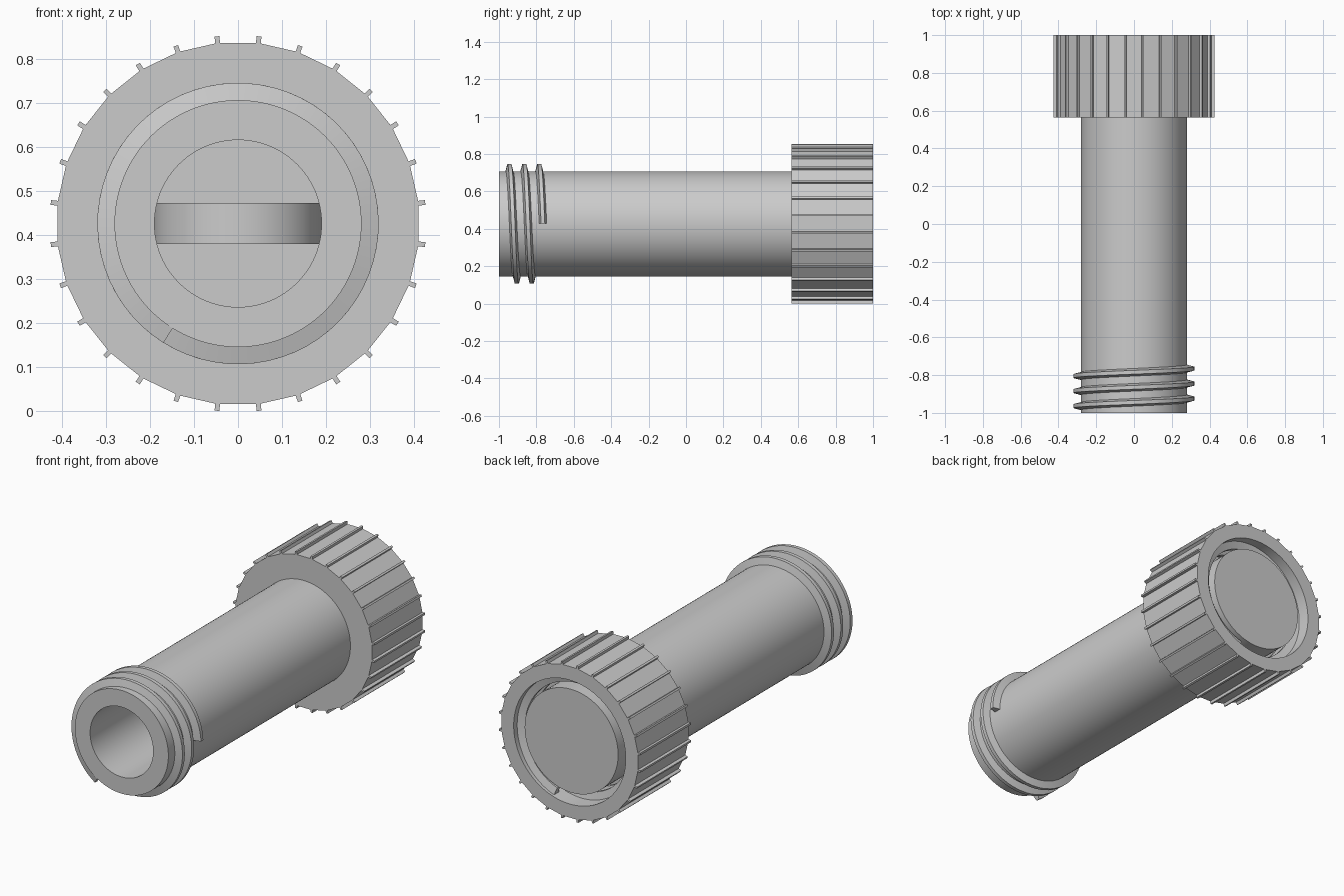
import bpy, bmesh
from math import sin, cos, tau, radians
from mathutils import Matrix, Vector

if "Cube" in bpy.data.objects:
    bpy.data.objects.remove(bpy.data.objects["Cube"])

CZ = 0.4265          # height of the long axis
RIBS = 28


def finish(bm, name, angle=None):
    bmesh.ops.remove_doubles(bm, verts=bm.verts, dist=1e-5)
    bmesh.ops.recalc_face_normals(bm, faces=bm.faces)
    me = bpy.data.meshes.new(name)
    bm.to_mesh(me)
    bm.free()
    ob = bpy.data.objects.new(name, me)
    bpy.context.collection.objects.link(ob)
    if angle:
        bpy.ops.object.select_all(action='DESELECT')
        ob.select_set(True)
        bpy.context.view_layer.objects.active = ob
        bpy.ops.object.shade_smooth_by_angle(angle=radians(angle))
    return ob


def ring_point(r, a, y):
    return Vector((r * cos(a), y, CZ + r * sin(a)))


def lathe(name, profile, seg=96, closed=False):
    """Revolve (radius, y) points about the long axis."""
    bm = bmesh.new()
    rings = [[bm.verts.new(ring_point(r, tau * i / seg, y)) for i in range(seg)]
             for r, y in profile]
    pairs = list(zip(rings, rings[1:]))
    if closed:
        pairs.append((rings[-1], rings[0]))
    for p, q in pairs:
        for i in range(seg):
            j = (i + 1) % seg
            bm.faces.new((p[i], p[j], q[j], q[i]))
    bmesh.ops.dissolve_degenerate(bm, dist=1e-6, edges=bm.edges)
    return finish(bm, name, 30)


def thread(name, r_base, r_crest, y0, y1, a0, turns, seg=64):
    """Sweep a trapezoid along a helix."""
    bm = bmesh.new()
    prof = [(r_base, -.021), (r_crest, -.010), (r_crest, .010), (r_base, .021)]
    n = int(turns * seg)
    rows = []
    for i in range(n + 1):
        t = i / n
        a, y = a0 - tau * turns * t, y0 + (y1 - y0) * t
        rows.append([bm.verts.new(ring_point(r, a, y + dy)) for r, dy in prof])
    for p, q in zip(rows, rows[1:]):
        for k in range(4):
            m = (k + 1) % 4
            bm.faces.new((p[k], p[m], q[m], q[k]))
    bm.faces.new(rows[0])
    bm.faces.new(rows[-1])
    return finish(bm, name, 25)


# hollow tube, open at the front and closed at the back
lathe("tube", [(0, .985), (.281, .985), (.281, -1), (.19, -1), (.19, .8), (0, .8)])

# outer thread at the mouth
thread("mouth_thread", .278, .32, -.977, -.765, radians(238), 2.66)

# faceted cap with a round groove in its back
bm = bmesh.new()
loops = []
SUB = 4              # inner circle segments per outer facet
N = RIBS * SUB


def facet_point(i, y):
    a, b = [ring_point(.4135, tau * (k + .5) / RIBS, y)
            for k in (i // SUB, i // SUB + 1)]
    return a.lerp(b, (i % SUB) / SUB)


for kind, y in (("in", .565), ("out", .565), ("out", 1), ("wide", 1),
                ("wide", .75), ("in", .75)):
    r = .28 if kind == "in" else .337
    loops.append([bm.verts.new(facet_point(i, y) if kind == "out" else
                  ring_point(r, tau * (i / SUB + .5) / RIBS, y)) for i in range(N)])
for p, q in zip(loops, loops[1:]):
    for i in range(N):
        j = (i + 1) % N
        bm.faces.new((p[i], p[j], q[j], q[i]))
finish(bm, "cap", 8)

# grip ribs on the cap corners
bm = bmesh.new()
for k in range(RIBS):
    a = tau * (k + .5) / RIBS
    mat = (Matrix.Translation(ring_point(.4185, a, .7825)) @ Matrix.Rotation(-a, 4, 'Y')
           @ Matrix.Diagonal((.02, .435, .011, 1)))
    bmesh.ops.create_cube(bm, size=1, matrix=mat)
finish(bm, "grip_ribs")

# inner thread of the cap
thread("cap_thread", .339, .298, .79, .965, 0, 2.2)

# rounded crossbar at the bottom of the bore
bm = bmesh.new()
bmesh.ops.create_cone(bm, cap_ends=True, segments=64, radius1=.192, radius2=.192,
                      depth=.094, matrix=Matrix.Translation((0, .79, CZ)))
finish(bm, "bore_crossbar", 30)
